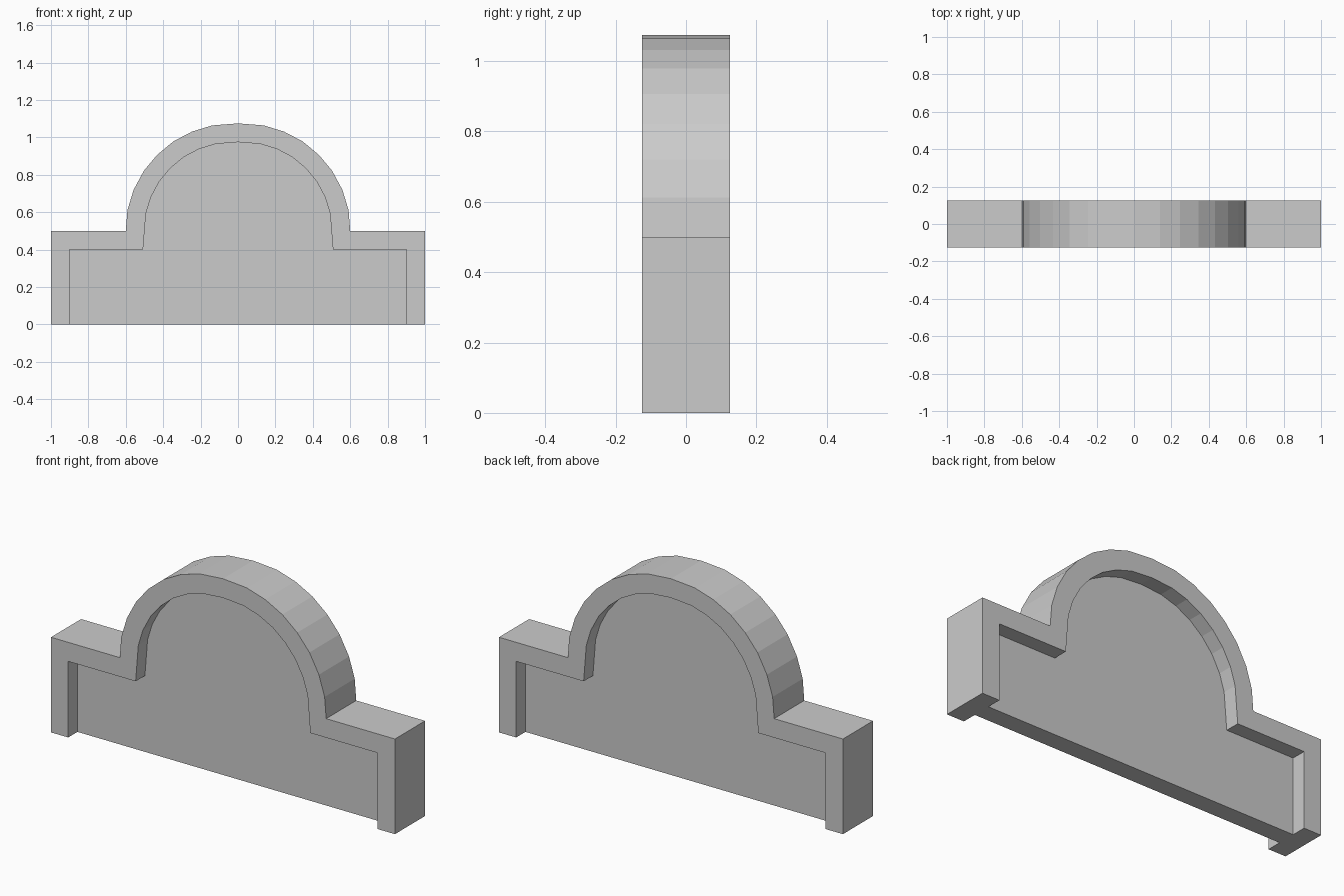
import bpy, bmesh
from mathutils import Vector

if "Cube" in bpy.data.objects:
    bpy.data.objects.remove(bpy.data.objects["Cube"])

RIM, HALF, PANEL = 0.10, 0.125, 0.048   # rim width, half depth, half panel thickness

# Right half of the outer outline (x, z), from the foot to the crown
half = [(1, 0), (1, 0.5), (0.6, 0.5), (0.591, 0.612), (0.558, 0.72), (0.503, 0.822),
        (0.432, 0.907), (0.345, 0.979), (0.246, 1.031), (0.138, 1.064), (0, 1.075)]
outer = [Vector(p) for p in half + [(-x, z) for x, z in reversed(half[:-1])]]


def inset(path, d):
    """Mitred inward offset of an open path; the ends slide along the ground."""
    result = []
    normals = []
    for a, b in zip(path, path[1:]):
        t = (b - a).normalized()
        normals.append(Vector((-t.y, t.x)))
    for i, p in enumerate(path):
        n1 = normals[max(i - 1, 0)]
        n2 = normals[min(i, len(normals) - 1)]
        result.append(p + (n1 + n2) * (d / (1 + n1.dot(n2))))
    return result


inner = inset(outer, RIM)
bm = bmesh.new()


def row(path, y):
    return [bm.verts.new((p.x, y, p.y)) for p in path]


def bridge(a, b):
    for i in range(len(a) - 1):
        bm.faces.new((a[i], a[i + 1], b[i + 1], b[i]))


# Front and back: raised rim, recess wall and flat panel
sides = []
for s in (-1, 1):
    rim_out, rim_in = row(outer, s * HALF), row(inner, s * HALF)
    panel = row(inner, s * PANEL)
    bridge(rim_out, rim_in)
    bridge(rim_in, panel)
    bm.faces.new(panel)
    sides.append((rim_out, rim_in, panel))

# Outer wall joining front and back
front, back = sides
bridge(front[0], back[0])

# Underside: two feet and the panel strip between them
for k in (0, -1):
    bm.faces.new([r[k] for r in front] + [r[k] for r in reversed(back)])
bm.faces.new((front[2][0], front[2][-1], back[2][-1], back[2][0]))

bmesh.ops.recalc_face_normals(bm, faces=bm.faces[:])
mesh = bpy.data.meshes.new("arched_panel")
bm.to_mesh(mesh)
bm.free()
bpy.context.collection.objects.link(bpy.data.objects.new("arched_panel", mesh))
